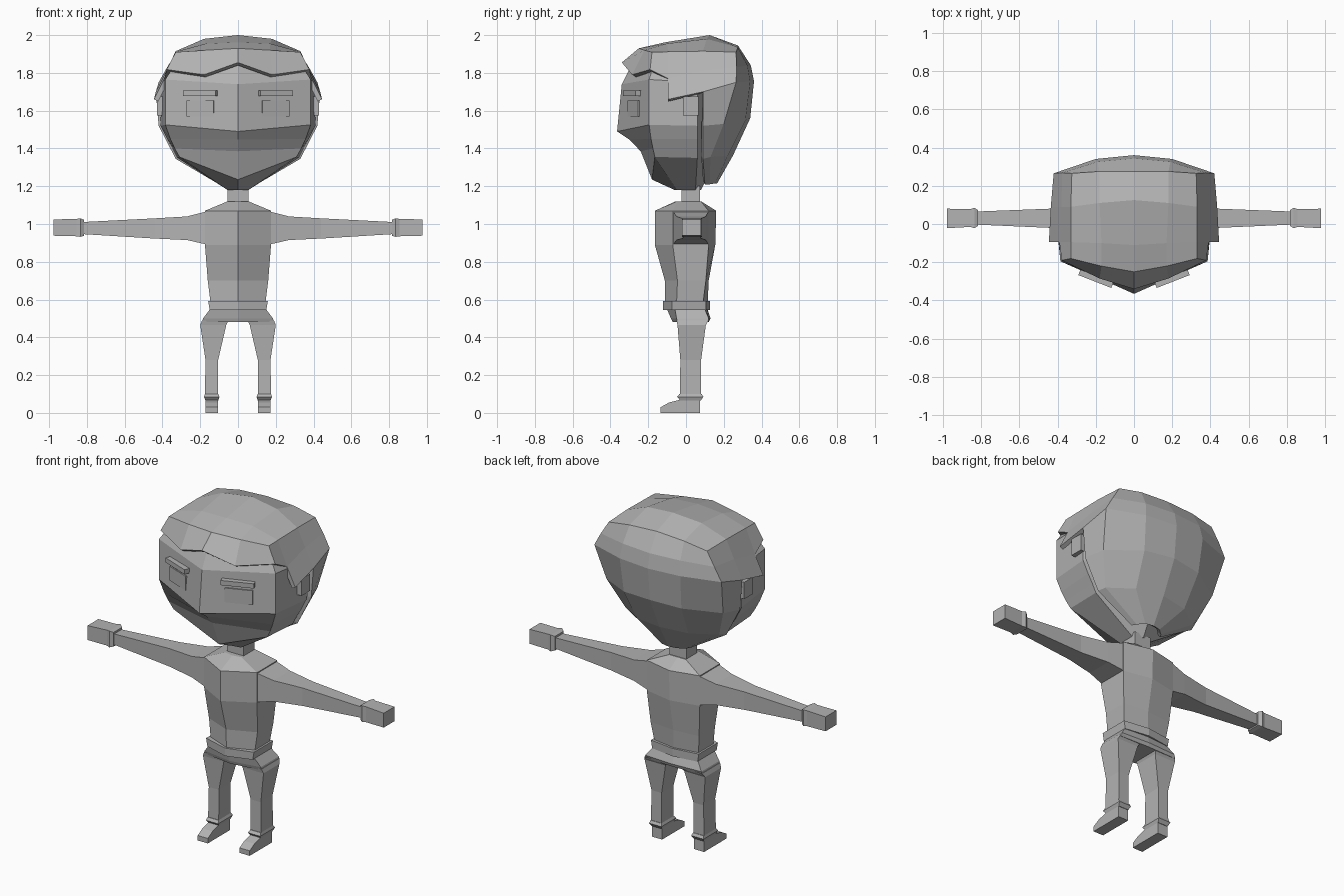
import bpy, bmesh, math
from mathutils import Vector

grey = bpy.data.materials.new("plain_grey")
grey.diffuse_color = (0.45, 0.45, 0.45, 1)


def make(name, verts, faces, inside=None, shell=0):
    """Half model on +x, mirrored; faces turned away from the inside point."""
    bm = bmesh.new()
    vs = [bm.verts.new(v) for v in verts]
    for f in faces:
        bm.faces.new([vs[i] for i in f])
    bmesh.ops.remove_doubles(bm, verts=bm.verts, dist=1e-5)
    bm.normal_update()
    if inside:
        for f in bm.faces:
            if f.normal.dot(f.calc_center_median() - Vector(inside)) < 0:
                f.normal_flip()
    else:
        bmesh.ops.recalc_face_normals(bm, faces=bm.faces)
    me = bpy.data.meshes.new(name)
    bm.to_mesh(me)
    bm.free()
    me.materials.append(grey)
    ob = bpy.data.objects.new(name, me)
    bpy.context.collection.objects.link(ob)
    m = ob.modifiers.new("mirror", 'MIRROR')
    m.merge_threshold = 0.0005
    if shell:
        s = ob.modifiers.new("shell", 'SOLIDIFY')
        s.thickness, s.offset = shell, -1
    return ob


def grid(rows, closed=False):
    """Faces between successive rows of points."""
    n = len(rows[0])
    verts = [p for r in rows for p in r]
    faces = []
    for r in range(len(rows) - 1):
        for c in range(n if closed else n - 1):
            d = (c + 1) % n
            faces.append([r*n + c, r*n + d, (r+1)*n + d, (r+1)*n + c])
    return verts, faces


def loft(name, rows, closed, inside=None):
    verts, faces = grid(rows, closed)
    n = len(rows[0])
    faces += [list(range(n)), list(range(len(verts) - n, len(verts)))]
    return make(name, verts, faces, inside)


def limb(name, rings, axis):
    """Rectangular tube: (position, a0, a1, b0, b1) along x or z."""
    rows = []
    for p, a0, a1, b0, b1 in rings:
        q = [(a0, b0), (a1, b0), (a1, b1), (a0, b1)]
        rows.append([(p, a, b) if axis == 'x' else (a, b, p) for a, b in q])
    return loft(name, rows, True)


def block(name, centre, size, turn=0):
    x, y, z = (s / 2 for s in size)
    c, s = math.cos(turn), math.sin(turn)
    rows = []
    for k in (-z, z):
        rows.append([(centre[0] + i*c - j*s, centre[1] + i*s + j*c, centre[2] + k)
                     for i, j in ((-x, -y), (x, -y), (x, y), (-x, y))])
    return loft(name, rows, True)


def half_ring(z, front, w, y0, y1, back):
    return [(0, front, z), (w, y0, z), (w, y1, z), (0, back, z)]


# Head: front centre, cheek corner, side, back, from neck up to the crown
loft("head", [
    [(0, -.06, 1.18), (.055, -.05, 1.18), (.055, .05, 1.18), (0, .08, 1.18)],
    [(0, -.18, 1.235), (.31, -.165, 1.355), (.32, .06, 1.35), (0, .15, 1.32)],
    [(0, -.24, 1.385), (.335, -.175, 1.40), (.345, .06, 1.40), (0, .19, 1.40)],
    [(0, -.30, 1.447), (.358, -.185, 1.45), (.375, .06, 1.45), (0, .23, 1.45)],
    [(0, -.365, 1.49), (.385, -.195, 1.525), (.41, .06, 1.52), (0, .29, 1.52)],
    [(0, -.34, 1.74), (.385, -.195, 1.765), (.405, .06, 1.75), (0, .31, 1.75)],
    [(0, -.27, 1.88), (.31, -.16, 1.88), (.30, .06, 1.88), (0, .23, 1.88)],
], False, (0, 0, 1.6))

# Hair: back shell rows from nape to crown, then the roof rows forward
back_rows = [
    [(.10, .10, 1.21), (.085, .125, 1.21), (.05, .155, 1.215), (0, .165, 1.215)],
    [(.33, .09, 1.345), (.31, .13, 1.355), (.17, .22, 1.36), (0, .25, 1.365)],
    [(.42, .09, 1.52), (.385, .20, 1.53), (.19, .315, 1.55), (0, .34, 1.56)],
    [(.435, .09, 1.70), (.42, .265, 1.75), (.20, .34, 1.755), (0, .36, 1.755)],
    [(.38, .09, 1.81), (.375, .268, 1.83), (.19, .325, 1.84), (0, .343, 1.84)],
    [(.33, .09, 1.915), (.325, .265, 1.91), (.18, .275, 1.935), (0, .275, 1.945)],
]
roof_rows = [
    [(.325, .265, 1.91), (.18, .275, 1.935), (0, .275, 1.945)],
    [(.33, .09, 1.915), (.18, .11, 1.98), (0, .125, 2.0)],
    [(.33, -.095, 1.912), (.17, -.10, 1.955), (0, -.11, 1.962)],
    [(.33, -.18, 1.91), (.17, -.22, 1.92), (0, -.25, 1.93)],
    [(.378, -.19, 1.818), (.18, -.285, 1.79), (0, -.34, 1.855)],
]
verts, faces = grid(back_rows)
v2, f2 = grid(roof_rows)
faces += [[i + len(verts) for i in f] for f in f2]
verts += v2
# Temple piece and sideburn
k = len(verts)
verts += [(.33, -.18, 1.91), (.378, -.19, 1.818), (.39, -.095, 1.77), (.33, -.095, 1.912),
          (.445, -.095, 1.66), (.435, .09, 1.70), (.38, .09, 1.81), (.33, .09, 1.915)]
faces += [[k, k+1, k+2, k+3], [k+3, k+2, k+6, k+7], [k+2, k+4, k+5, k+6]]
make("hair", verts, faces, (0, 0, 1.6), 0.025)

# Face details and ears
tilt = math.atan2(.15, .385)
block("eye", (.198, -.273, 1.612), (.155, .018, .085), tilt)
block("eyebrow", (.198, -.282, 1.692), (.185, .04, .028), tilt)
block("ear", (.405, .025, 1.625), (.05, .08, .10))

# Neck and torso
loft("neck", [half_ring(z, -.025, .055, -.025, .075, .075) for z in (1.10, 1.20)], False)
loft("torso", [
    half_ring(.58, -.11, .145, -.05, .09, .115),
    half_ring(.70, -.112, .16, -.045, .105, .12),
    half_ring(.89, -.165, .175, -.07, .12, .155),
    half_ring(1.07, -.165, .175, -.07, .12, .16),
    half_ring(1.12, -.055, .055, -.045, .08, .08),
], False)
loft("belt", [half_ring(z, -.122, w, -.075, .105, .127)
              for z, w in ((.545, .15), (.592, .158))], False)
loft("pelvis", [
    half_ring(.48, -.07, .19, -.045, .115, .12),
    half_ring(.50, -.08, .185, -.05, .12, .13),
    half_ring(.56, -.105, .14, -.06, .095, .11),
], False)

# Arms and hands
limb("arm", [(.16, -.07, .12, .89, 1.068), (.27, -.05, .105, .915, 1.04),
             (.44, -.02, .08, .923, 1.03), (.83, -.003, .065, .947, 1.01)], 'x')
limb("hand", [(.815, -.01, .072, .938, 1.022), (.835, -.022, .085, .932, 1.03),
              (.855, -.015, .078, .935, 1.027), (.978, -.022, .08, .938, 1.024)], 'x')

# Legs, trouser cuffs and feet
limb("leg", [(.49, .05, .19, -.05, .12), (.465, .062, .2, -.045, .105),
             (.28, .105, .172, -.03, .08), (.10, .105, .175, -.032, .08)], 'z')
limb("cuff", [(.10, .105, .175, -.035, .083), (.085, .098, .18, -.047, .092),
              (.065, .105, .172, -.03, .078)], 'z')
outline = [(.075, 0), (-.135, 0), (-.135, .03), (-.09, .055), (-.03, .07), (.075, .07)]
loft("foot", [[(x, y, z) for y, z in outline] for x in (.105, .172)], True)
